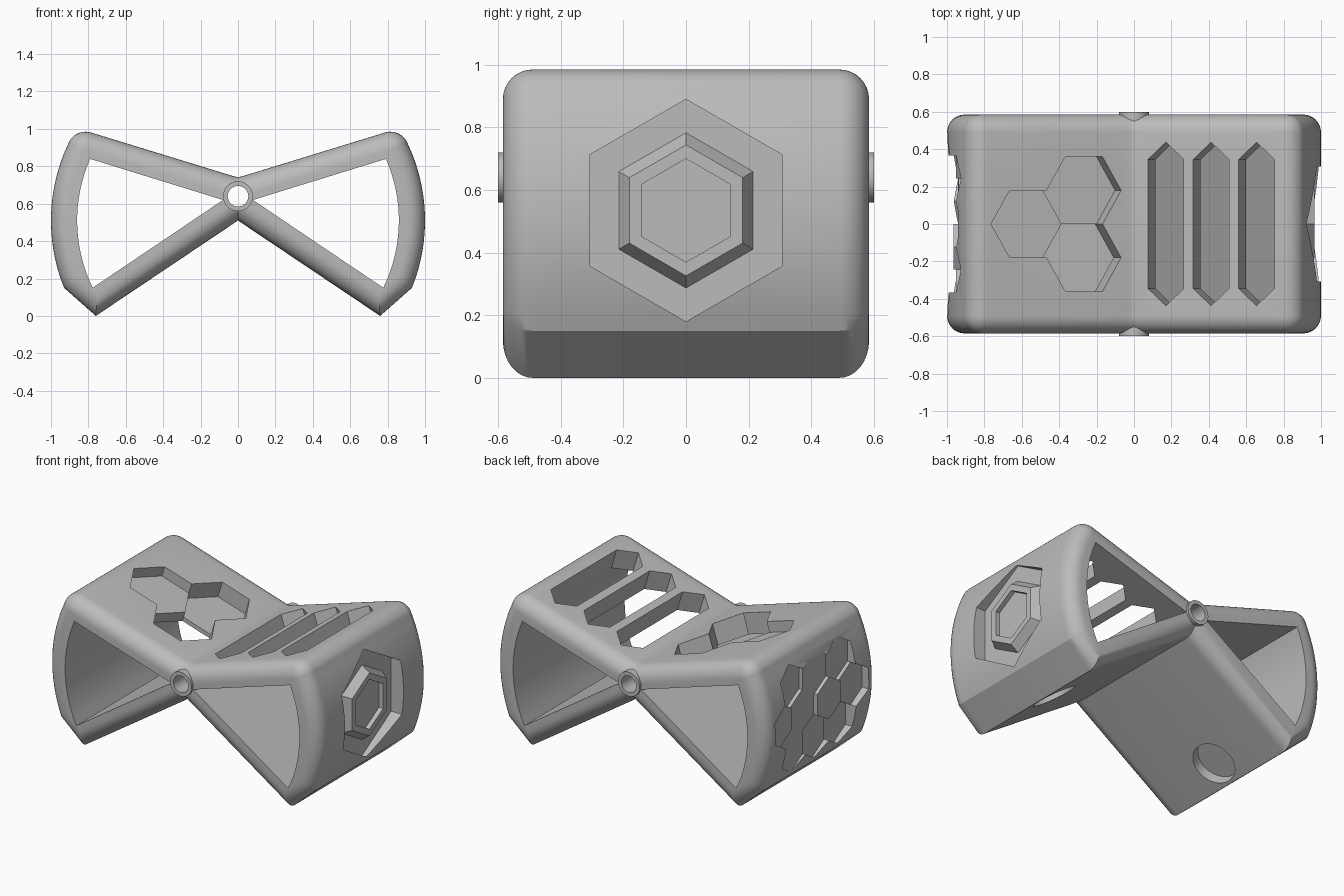
import bpy, bmesh
from math import sin, cos, pi, radians, sqrt
from mathutils import Matrix, Vector

if "Cube" in bpy.data.objects:
    bpy.data.objects.remove(bpy.data.objects["Cube"])

grey = bpy.data.materials.new("plain_grey")
grey.use_nodes = True
colour = (0.5, 0.5, 0.5, 1)
grey.diffuse_color = colour
grey.node_tree.nodes["Principled BSDF"].inputs["Base Color"].default_value = colour


def arc(cx, cy, r, a0, a1, n):
    angles = [radians(a0 + (a1 - a0) * i / n) for i in range(n + 1)]
    return [(cx + r * cos(a), cy + r * sin(a)) for a in angles]


def hexagon(r, start=0, cx=0, cy=0):
    return arc(cx, cy, r, start, start + 300, 5)


def inset(points, d):
    """Move each side of a clockwise outline inwards by d."""
    out = []
    for i, p in enumerate(points):
        p = Vector(p)
        a = (p - Vector(points[i - 1])).normalized()
        b = (Vector(points[(i + 1) % len(points)]) - p).normalized()
        na, nb = Vector((a.y, -a.x)), Vector((b.y, -b.x))
        out.append(p + (na + nb) * d / (1 + na.dot(nb)))
    return out


def loft(name, rings):
    """Skin a list of equal rings and cap both ends."""
    bm = bmesh.new()
    loops = [[bm.verts.new(co) for co in ring] for ring in rings]
    n = len(loops[0])
    for a, b in zip(loops, loops[1:]):
        for i in range(n):
            j = (i + 1) % n
            bm.faces.new((a[i], a[j], b[j], b[i]))
    bm.faces.new(loops[0])
    bm.faces.new(loops[-1])
    bmesh.ops.recalc_face_normals(bm, faces=bm.faces)
    mesh = bpy.data.meshes.new(name)
    bm.to_mesh(mesh)
    bm.free()
    mesh.materials.append(grey)
    obj = bpy.data.objects.new(name, mesh)
    bpy.context.collection.objects.link(obj)
    return obj


def frame(origin, u, v):
    """Local plane axes u, v with the outward direction as the third axis."""
    u, v = Vector(u).normalized(), Vector(v)
    m = Matrix((u, v, u.cross(v))).transposed().to_4x4()
    m.translation = origin
    return m


def prism(name, points, m, low, high, taper=1):
    return loft(name, [[m @ Vector((x * k, y * k, h)) for x, y in points]
                       for h, k in ((low, 1), (high, taper))])


def combine(target, tool, operation="DIFFERENCE"):
    tool.hide_render = True
    mod = target.modifiers.new("shape", "BOOLEAN")
    mod.operation, mod.solver, mod.object = operation, "EXACT", tool
    bpy.context.view_layer.objects.active = target
    bpy.ops.object.modifier_apply(modifier=mod.name)
    bpy.data.objects.remove(tool)


# Bow-shaped body with rounded front and back rims
half = [(0.02, 0.746), (0.05, 0.755)]
half += arc(0.815, 0.885, 0.1, 107, 30, 9)
half += arc(0.04, 0.51, 0.96, 25.8, -22, 16)
half += [(0.76, 0)]
outline = [(0, 0.742)] + half + [(0, 0.51)] + [(-x, z) for x, z in reversed(half)]
depth, rim = 0.585, 0.095
steps = [i * pi / 16 for i in range(9)]
levels = [(-depth + rim * (1 - sin(a)), rim * (1 - cos(a))) for a in reversed(steps)]
levels += [(-y, d) for y, d in reversed(levels)]
body = loft("bow_body", [[(p[0], y, p[1]) for p in inset(outline, d)] for y, d in levels])

# Open triangular tunnels through both wings
tunnel = [(0.08, 0.62)] + arc(0.04, 0.51, 0.82, 23.7, -26, 16)
for s in (1, -1):
    combine(body, loft("tunnel_cutter", [[(s * x, y, z) for x, z in tunnel] for y in (-1, 1)]))

# Centre tube with its bore
through = frame((0, 0, 0.64), (1, 0, 0), (0, 0, 1))
combine(body, prism("tube", arc(0, 0, 0.08, 0, 352.5, 47), through, -0.6, 0.6), "UNION")
combine(body, prism("bore_cutter", arc(0, 0, 0.055, 0, 352.5, 47), through, -1, 1))

# Three long slots on the top of the left wing
left_top = frame((0, 0, 0.74), (0.956, 0, 0.293), (0, 1, 0))
for u in (0.178, 0.431, 0.685):
    slot = [(u - 0.1, -0.345), (u, -0.437), (u + 0.1, -0.345),
            (u + 0.1, 0.345), (u, 0.437), (u - 0.1, 0.345)]
    combine(body, prism("slot_cutter", slot, left_top, -0.145, 0.2))

# Three hexagons of growing depth on the top of the right wing
right_top = frame((0, 0, 0.74), (-0.956, 0, 0.293), (0, -1, 0))
for u, v, deep in ((0.591, 0, 0.07), (0.28, -0.18, 0.11), (0.28, 0.18, 0.15)):
    combine(body, prism("hexagon_cutter", hexagon(0.208, 0, u, v), right_top, -deep, 0.2))

# Round blind pockets under both wings
for s in (1, -1):
    under = frame((0, 0, 0.51), (0.76 * s, 0, -0.51), (0, -s, 0))
    combine(body, prism("pocket_cutter", arc(0.755, 0, 0.14, 0, 352.5, 47), under, -0.07, 0.1))

# Hexagonal badge on the left end: recess, raised bevelled boss, inner pocket
left_end = frame((0, 0, 0.535), (0, 1, 0), (0, 0, 1))
combine(body, prism("recess_cutter", hexagon(0.355, 30), left_end, 0.91, 1.2))
combine(body, prism("badge", hexagon(0.255, 30), left_end, 0.9, 0.965, 0.82), "UNION")
combine(body, prism("badge_cutter", hexagon(0.165, 30), left_end, 0.935, 1.2))

# Honeycomb of stepped pockets on the right end
right_end = frame((0, 0, 0.53), (0, -1, 0), (0, 0, 1))
r = 0.141
for row, count in ((-1, 3), (0, 4), (1, 3)):
    for i in range(count):
        u, v = (i - (count - 1) / 2) * sqrt(3) * r, row * 1.5 * r
        surface = 0.04 + sqrt(0.96 ** 2 - v * v)
        deep = 0.035 + 0.014 * ((i + row + 1) % 3)
        combine(body, prism("cell_cutter", hexagon(r * 1.003, 30, u, v),
                            right_end, surface - deep, 1.2))

# Smooth curved surfaces, crisp cut edges
bpy.ops.object.select_all(action="DESELECT")
body.select_set(True)
bpy.context.view_layer.objects.active = body
bpy.ops.object.shade_smooth_by_angle(angle=radians(25))
